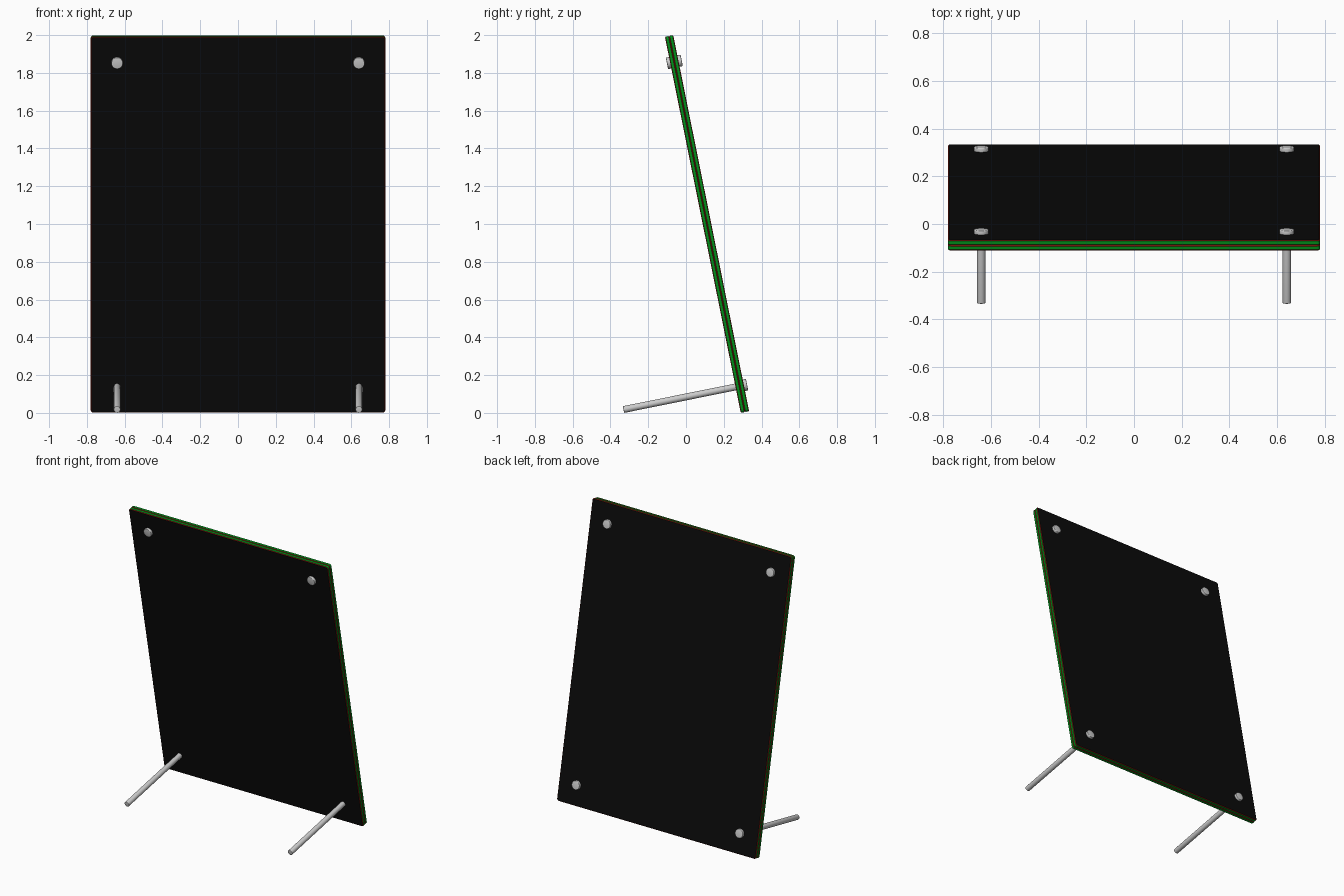
import bpy, bmesh, math
from mathutils import Matrix

if "Cube" in bpy.data.objects:
    bpy.data.objects.remove(bpy.data.objects["Cube"])

W, L, T = 1.56, 2.031, 0.045        # panel width, length, total thickness
TILT = Matrix.Translation((0, 0.312, 0.0045)) @ Matrix.Rotation(math.radians(11.4), 4, 'X')


def material(name, color):
    m = bpy.data.materials.new(name)
    m.diffuse_color = (*color, 1)
    m.use_nodes = True
    m.node_tree.nodes["Principled BSDF"].inputs["Base Color"].default_value = m.diffuse_color
    return m


black = material("black_face", (0.003, 0.003, 0.003))
green = material("green_edge", (0.0, 0.28, 0.01))
red = material("red_bevel", (0.25, 0.01, 0.005))


def finish(name, bm, mats=()):
    me = bpy.data.meshes.new(name)
    bm.to_mesh(me)
    bm.free()
    ob = bpy.data.objects.new(name, me)
    bpy.context.collection.objects.link(ob)
    ob.matrix_world = TILT
    for m in mats:
        me.materials.append(m)
    return ob


def pane(name, y, thick):
    bm = bmesh.new()
    bmesh.ops.create_cube(bm, size=1, matrix=Matrix.Translation((0, y, L / 2))
                          @ Matrix.Diagonal((W, thick, L, 1)))
    # rounded corners
    corners = [e for e in bm.edges
               if abs(e.verts[0].co.y - e.verts[1].co.y) > thick / 2]
    bmesh.ops.bevel(bm, geom=corners, offset=0.015, segments=4, profile=0.5,
                    affect='EDGES')
    # chamfered rim
    bm.normal_update()
    rim = [e for e in bm.edges
           if abs(e.verts[0].co.y - e.verts[1].co.y) < 1e-5]
    bmesh.ops.bevel(bm, geom=rim, offset=0.004, segments=1, affect='EDGES')
    bm.normal_update()
    for f in bm.faces:
        n = abs(f.normal.y)
        f.material_index = 0 if n > 0.95 else (2 if n > 0.2 else 1)
    return finish(name, bm, (black, green, red))


def rod(name, x, z, y0, y1, r, bevel):
    bm = bmesh.new()
    m = Matrix.Translation((x, (y0 + y1) / 2, z)) @ Matrix.Rotation(math.pi / 2, 4, 'X')
    bmesh.ops.create_cone(bm, cap_ends=True, segments=32, radius1=r, radius2=r,
                          depth=abs(y1 - y0), matrix=m)
    caps = [e for e in bm.edges
            if abs(e.verts[0].co.y - e.verts[1].co.y) < 1e-5]
    bmesh.ops.bevel(bm, geom=caps, offset=bevel, segments=3, profile=0.5,
                    affect='EDGES')
    ob = finish(name, bm)
    bpy.ops.object.select_all(action='DESELECT')
    ob.select_set(True)
    bpy.context.view_layer.objects.active = ob
    bpy.ops.object.shade_smooth_by_angle(angle=math.radians(35))
    return ob


# Two panes clamped together
pane("front_pane", -T / 4, T / 2)
pane("back_pane", T / 4, T / 2)

for side, x in (("left", -0.64), ("right", 0.64)):
    # Upper fastener heads on both faces
    rod(f"{side}_upper_front_cap", x, L - 0.14, -0.04, -0.02, 0.031, 0.004)
    rod(f"{side}_upper_back_cap", x, L - 0.14, 0.02, 0.04, 0.031, 0.004)
    # Lower fastener head and long supporting leg
    rod(f"{side}_lower_back_cap", x, 0.14, 0.02, 0.04, 0.031, 0.004)
    rod(f"{side}_leg", x, 0.14, -0.628, 0.02, 0.018, 0.003)
